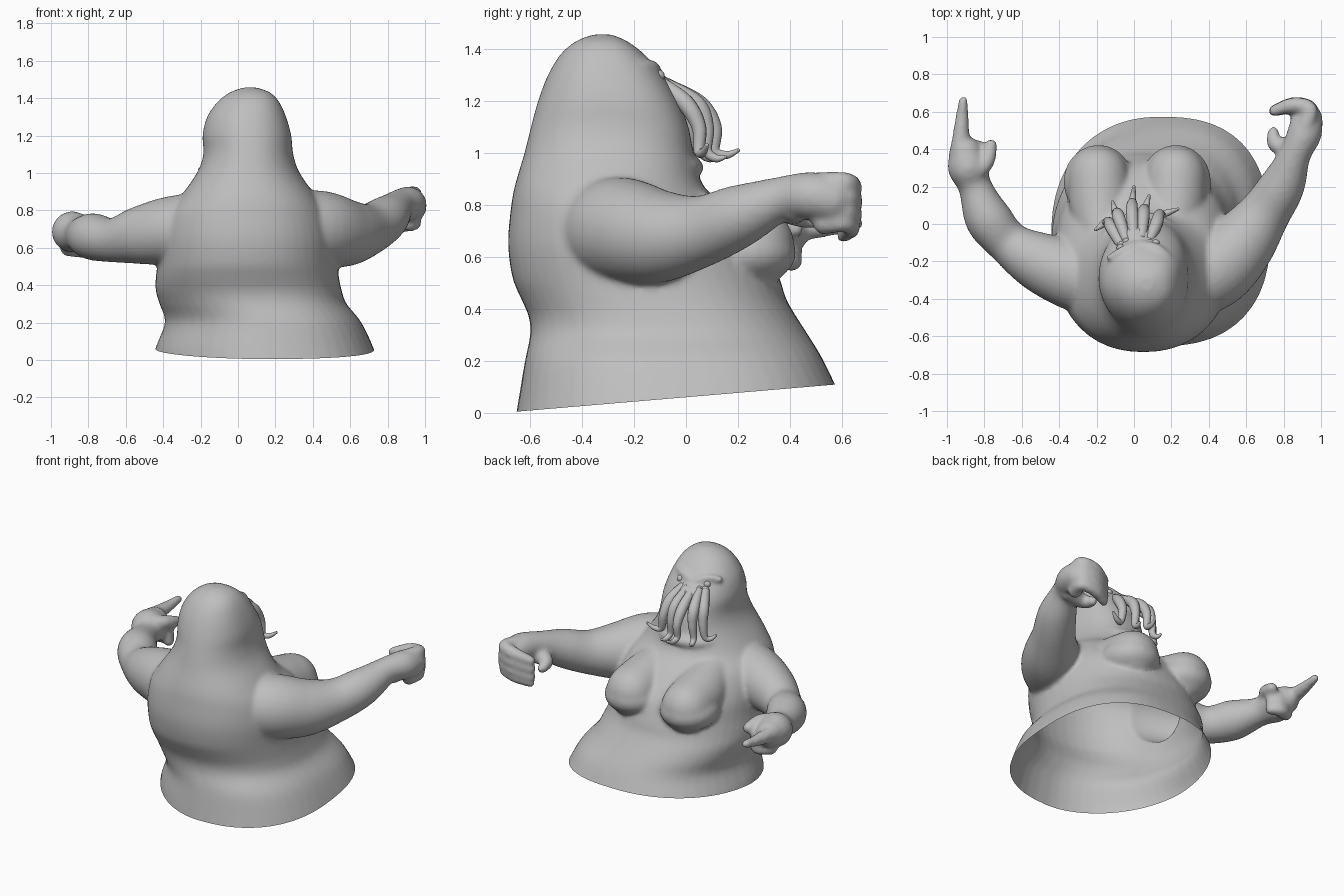
import bpy, bmesh, math
from mathutils import Vector, Matrix

if "Cube" in bpy.data.objects:
    bpy.data.objects.remove(bpy.data.objects["Cube"])

skin = bpy.data.materials.new("grey_clay")
skin.diffuse_color = (0.52, 0.52, 0.52, 1)
skin.use_nodes = True
skin.node_tree.nodes["Principled BSDF"].inputs["Base Color"].default_value = skin.diffuse_color


def spline(pts, n):
    """Catmull-Rom samples through tuples of any length."""
    p = [pts[0]] + list(pts) + [pts[-1]]
    out = []
    for i in range(1, len(p) - 2):
        for k in range(n):
            t = k / n
            out.append([0.5 * (2*b + (c-a)*t + (2*a-5*b+4*c-d)*t*t + (3*b-a-3*c+d)*t**3)
                        for a, b, c, d in zip(*p[i-1:i+3])])
    return out + [list(pts[-1])]


def skin_rings(bm, rings):
    """Join vertex rings into a closed solid."""
    vs = [[bm.verts.new(c) for c in r] for r in rings]
    m = len(vs[0])
    for a, b in zip(vs, vs[1:]):
        for i in range(m):
            bm.faces.new((a[i], a[(i+1) % m], b[(i+1) % m], b[i]))
    bm.faces.new(vs[0][::-1])
    bm.faces.new(vs[-1])


def ball(bm, c, r):
    r = r if isinstance(r, tuple) else (r, r, r)
    bmesh.ops.create_uvsphere(bm, u_segments=24, v_segments=14, radius=1,
                              matrix=Matrix.Translation(c) @ Matrix.Diagonal((*r, 1)))


def tube(bm, pts, n=6, m=20):
    """Round tapered limb through (x, y, z, radius) points."""
    s = spline(pts, n)
    cs = [Vector(q[:3]) for q in s]
    normal, rings = None, []
    for i, c in enumerate(cs):
        t = (cs[min(i+1, len(cs)-1)] - cs[max(i-1, 0)]).normalized()
        normal = t.orthogonal() if normal is None else normal - t * normal.dot(t)
        normal.normalize()
        side = t.cross(normal)
        rings.append([c + s[i][3] * (normal * math.cos(a) + side * math.sin(a))
                      for a in (2 * math.pi * k / m for k in range(m))])
    skin_rings(bm, rings)
    for q in (pts[0], pts[-1]):
        ball(bm, q[:3], q[3] * 0.99)


def make(name, bm):
    bmesh.ops.recalc_face_normals(bm, faces=bm.faces)
    me = bpy.data.meshes.new(name)
    bm.to_mesh(me)
    bm.free()
    me.materials.append(skin)
    me.polygons.foreach_set("use_smooth", [True] * len(me.polygons))
    ob = bpy.data.objects.new(name, me)
    bpy.context.collection.objects.link(ob)
    return ob


bm = bmesh.new()

# Trunk and head: height, then left, right, back and belly limits
sections = [
    (-.10, -.46, .78, -.67, .66), (.05, -.445, .73, -.645, .60), (.20, -.39, .66, -.62, .53),
    (.30, -.42, .58, -.60, .47), (.37, -.44, .555, -.605, .425), (.44, -.44, .54, -.635, .385),
    (.52, -.43, .53, -.668, .36), (.65, -.42, .52, -.685, .30), (.78, -.38, .48, -.675, .18),
    (.87, -.31, .42, -.66, .07), (1.0, -.22, .33, -.622, .03), (1.1, -.185, .295, -.597, .01),
    (1.2, -.19, .285, -.57, -.03), (1.3, -.165, .257, -.532, -.09), (1.38, -.11, .22, -.483, -.16),
    (1.43, -.045, .172, -.425, -.225), (1.456, .025, .105, -.36, -.285)]
rings = []
for z, x0, x1, y0, y1 in spline(sections, 4):
    ring = []
    # Hem and head lean towards one diagonal, the middle stays even
    w = max(0, min(1, (.5 - z) / .3, 1), min(1, (z - .95) / .2))
    w = max(0, min(1, (.5 - z) / .3)) + max(0, min(1, (z - .95) / .2))
    for k in range(48):
        a = 2 * math.pi * k / 48
        c, s = math.cos(a), math.sin(a)
        d = .35 if s * c > 0 and c > 0 else -.35 if s * c > 0 else .2 if c > 0 and z < .5 else 0
        e = 2 / (2.2 + d * w)
        ring.append(((x0+x1)/2 + (x1-x0)/2 * math.copysign(abs(c)**e, c),
                     (y0+y1)/2 + (y1-y0)/2 * math.copysign(abs(s)**e, s), z))
    rings.append(ring)
skin_rings(bm, rings)

# Throat pouch, chest, breasts and brows
ball(bm, (.04, -.13, .945), (.235, .20, .075))
for x in (-.19, .225):
    tube(bm, [(x * .85, -.05, .74, .14), (x * .95, .10, .675, .165), (x, .255, .64, .165)], m=32)
    ball(bm, (x, .225, .615), (.188, .20, .125))
tube(bm, [(-.13, -.18, 1.325, .02), (-.07, -.145, 1.335, .022), (.0, -.105, 1.31, .018)])
tube(bm, [(.18, -.17, 1.335, .02), (.12, -.125, 1.335, .022), (.04, -.105, 1.31, .018)])
ball(bm, (.01, -.08, 1.2), (.11, .08, .09))

# Right arm with a loosely curled hand
tube(bm, [(.28, -.32, .70, .20), (.44, -.24, .70, .205), (.58, -.10, .68, .18), (.70, .06, .70, .138),
          (.795, .21, .76, .12), (.86, .37, .825, .085), (.91, .48, .835, .092), (.925, .56, .82, .085)], m=28)
for z, r in ((.885, .042), (.83, .044), (.775, .042), (.73, .036)):
    tube(bm, [(.92, .53, z, .045), (.94, .615, z, r), (.85, .635, z - .02, r), (.75, .605, z - .05, r * .75)])
tube(bm, [(.88, .42, .79, .06), (.785, .415, .77, .05), (.75, .44, .755, .042), (.745, .49, .74, .032)])

# Left arm with a pointing hand
tube(bm, [(-.16, -.32, .70, .20), (-.36, -.26, .69, .185), (-.53, -.19, .665, .155),
          (-.67, -.10, .64, .118), (-.78, .03, .66, .125), (-.85, .20, .67, .09),
          (-.885, .30, .685, .11), (-.90, .38, .69, .09)], m=28)
tube(bm, [(-.93, .38, .71, .055), (-.922, .53, .715, .04), (-.912, .66, .73, .026)])
for z in (.68, .635, .595):
    tube(bm, [(-.91, .38, z, .042), (-.84, .41, z - .01, .04), (-.79, .38, z - .01, .036)])
tube(bm, [(-.85, .27, .73, .045), (-.79, .33, .73, .044), (-.765, .42, .71, .036)])

# Fuse into one soft skin
raw = make("body_blank", bm)
rm = raw.modifiers.new("fuse", "REMESH")
rm.mode, rm.voxel_size = "VOXEL", 0.013
sm = raw.modifiers.new("soften", "SMOOTH")
sm.factor, sm.iterations = 0.5, 10
fused = raw.evaluated_get(bpy.context.evaluated_depsgraph_get()).to_mesh()
bm = bmesh.new()
bm.from_mesh(fused)
bpy.data.objects.remove(raw)

# Open, slanted hem
bmesh.ops.bisect_plane(bm, geom=bm.verts[:] + bm.edges[:] + bm.faces[:], plane_co=(0, -.65, .005),
                       plane_no=(0, -.085, 1), clear_inner=True)
make("body", bm)

# Face tentacles: root, bulge, drop and tip, the ends flicking outward
paths = [((-.07, -.11), (-.12, -.02), (-.15, .01), (-.205, -.03, 1.02)),
         ((-.04, -.09), (-.08, .03), (-.10, .06), (-.115, .12, .985)),
         ((.0, -.08), (-.01, .05), (-.01, .11), (.0, .20, 1.01)),
         ((.04, -.08), (.05, .04), (.06, .08), (.08, .15, .985)),
         ((.08, -.09), (.12, .0), (.15, .05), (.235, .08, 1.03))]
bm = bmesh.new()
for base, mid, low, tip in paths:
    tube(bm, [(*base, 1.265, .026), (*mid, 1.19, .034), ((mid[0]+low[0])/2, low[1], 1.10, .028),
              (*low, 1.01, .021), tuple(.5*(a+b) for a, b in zip((*low, .975), tip)) + (.016,),
              (*tip, .008)], m=12)
make("face_tentacles", bm)

# Eyes
bm = bmesh.new()
ball(bm, (.115, -.105, 1.297), .023)
ball(bm, (-.07, -.130, 1.297), .023)
make("eyes", bm)
